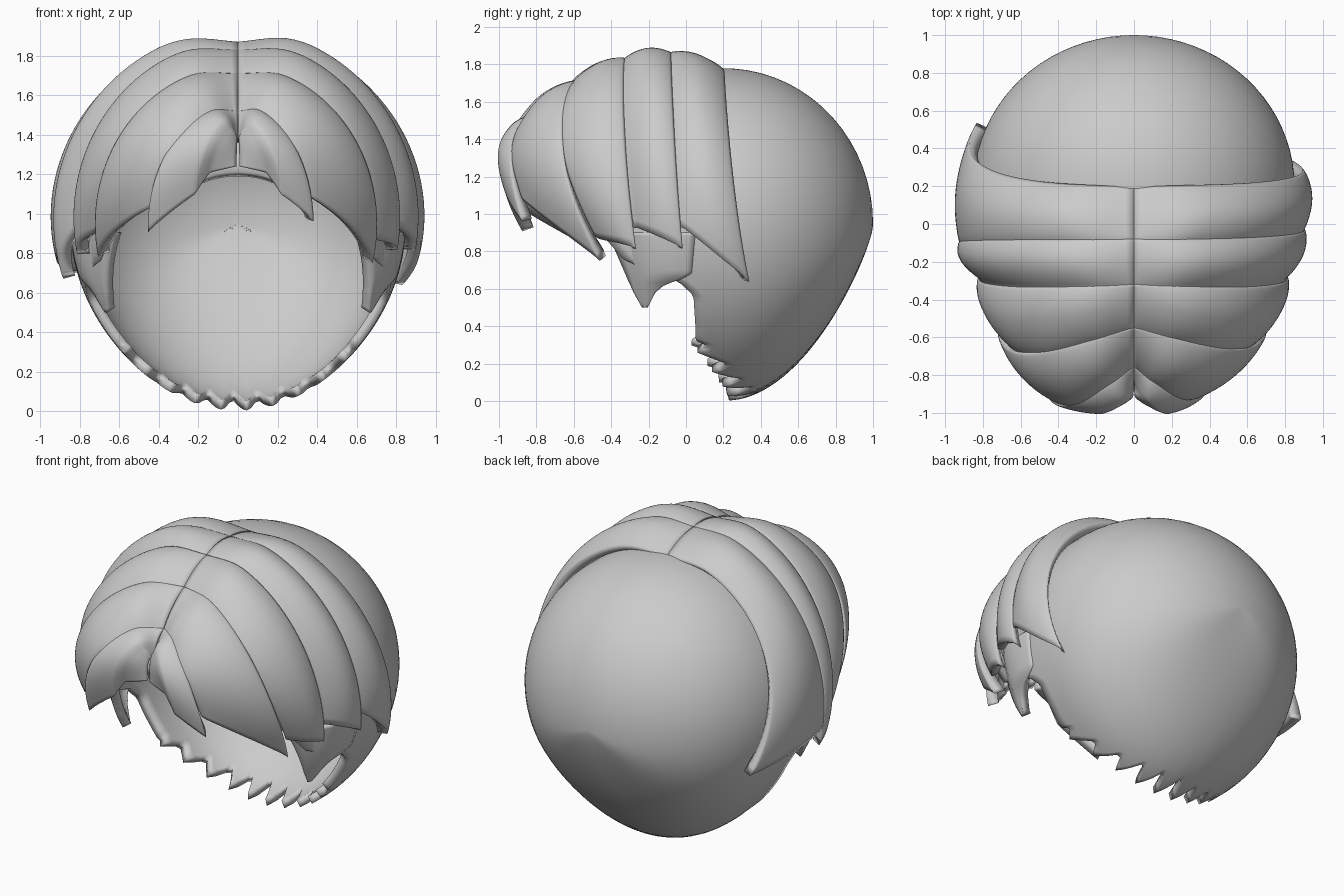
import bpy, math
from mathutils import Vector

if "Cube" in bpy.data.objects:
    bpy.data.objects.remove(bpy.data.objects["Cube"])

grey = bpy.data.materials.new("hair_grey")
grey.diffuse_color = (0.6, 0.6, 0.6, 1)
grey.use_nodes = True
grey.node_tree.nodes["Principled BSDF"].inputs["Base Color"].default_value = grey.diffuse_color


def lerp_table(table, u):
    """Piecewise linear lookup in rows of (key, values...)."""
    for a, b in zip(table, table[1:]):
        if u <= b[0]:
            break
    f = (u - a[0]) / (b[0] - a[0])
    return [p + (q - p) * f for p, q in zip(a[1:], b[1:])]


def sheet(name, point, nu, nv, thickness, center):
    """Grid surface point(u, v), wound outwards and thickened inwards."""
    verts = [point(i / nu, j / nv) for i in range(nu + 1) for j in range(nv + 1)]
    w = nv + 1
    faces = [(i * w + j, i * w + j + 1, (i + 1) * w + j + 1, (i + 1) * w + j)
             for i in range(nu) for j in range(nv)]
    mesh = bpy.data.meshes.new(name)
    mesh.from_pydata(verts, [], faces)
    c = Vector(center)
    if sum((p.center - c).dot(p.normal) * p.area for p in mesh.polygons) < 0:
        mesh.flip_normals()
    mesh.materials.append(grey)
    obj = bpy.data.objects.new(name, mesh)
    bpy.context.collection.objects.link(obj)
    weld = obj.modifiers.new("weld", 'WELD')
    weld.merge_threshold = 0.0005
    solid = obj.modifiers.new("thickness", 'SOLIDIFY')
    solid.thickness = thickness
    solid.offset = -1
    bpy.ops.object.select_all(action='DESELECT')
    bpy.context.view_layer.objects.active = obj
    obj.select_set(True)
    bpy.ops.object.shade_smooth_by_angle(angle=math.radians(45))
    return obj


ZC = 0.95


def section(y, c=0):
    """Half width, height above and depth below the axis at depth y."""
    if y > 0.2:
        e = math.sqrt(max(0, 1 - ((y - 0.2) / 0.8) ** 2))
        return 0.85 * e, 0.83 * e, 0.95 * e * (1 - 0.7 * (1 - e) * max(0, c))
    q = 0.2 - y
    return 0.85 * math.sqrt(1 - 0.9 * q * q), 0.83 * math.sqrt(1 - q * q), 0.95


# Back cap: bowl around the y axis, with a jagged nape and ear cut-outs
RIM = [(0, .33), (20, .29), (35, .19), (45, .1), (49, .05), (55, .05), (66, .04),
       (71, -.04), (78, -.33), (90, -.5), (110, -.62), (150, -.75), (180, -.75)]


def cap_point(u, v):
    phi = u * 360 - 180
    rim = lerp_table(RIM, abs(phi))[0]
    if abs(phi) < 48:
        saw = (phi / 10 + 0.25) % 1
        tooth = saw / 0.6 if saw < 0.6 else (1 - saw) / 0.4
        rim += (0.5 - tooth) * (0.2 - 0.002 * abs(phi))
    end = math.acos((rim - 0.2) / (0.8 if rim > 0.2 else 1))
    c = math.cos(end * v)
    y = 0.2 + c * (0.8 if c > 0 else 1)
    a = math.radians(phi)
    w, up, down = section(y, math.cos(a))
    low = abs(phi) < 90
    x = w * math.sin(a) * (1 - 0.1 * math.cos(a) ** 2 if low else 1)
    return (x, y, ZC - math.cos(a) * (down if low else up))


sheet("back_cap", cap_point, 216, 30, 0.05, (0, 0.2, ZC))

# Sideburns: pointed tabs in front of the ears (height, front y, back y)
BURN = [(.5, -.235, -.205), (.58, -.28, -.165), (.625, -.3, -.11),
        (.645, -.31, -.04), (.68, -.325, .03), (.9, -.42, .05)]
for side, label in ((1, "right"), (-1, "left")):
    def burn_point(u, v, side=side):
        z = 0.5 + 0.4 * v
        front, back = lerp_table(BURN, z)
        y = front + (back - front) * u
        ca = (ZC - z) / 0.95
        x = section(y)[0] * math.sqrt(1 - ca * ca) * (1 - 0.1 * ca * ca)
        x -= 0.3 * max(0, -y - 0.22)
        bulge = 0.08 * (back - front) * math.sin(math.pi * u)
        return (side * (x + bulge), y, z)
    sheet("sideburn_" + label, burn_point, 12, 24, 0.055, (0, -0.2, 0.7))

# Fringe locks, back to front:
# (index, parting y, parting z, half width, tip y, tip z, forward bulge)
FRONT = [(4.5, -.82, 1.43, .2, -.9, 1.08, -.09), (4.75, -.84, 1.39, .15, -.9, 1.18, -.06),
         (5, -.86, 1.36, .01, -.89, 1.22, -.02)]
RIGHT = [(0, .20, 1.77, .86, .33, .65, 0), (1, -.08, 1.86, .87, -.02, .82, 0),
         (2, -.32, 1.83, .78, -.27, .82, -.02), (3, -.55, 1.71, .67, -.46, .76, -.12),
         (4, -.76, 1.52, .36, -.85, .96, -.12)] + FRONT
LEFT = [(0, .20, 1.77, .84, .52, .71, 0), (1, -.08, 1.86, .89, -.10, .68, 0),
        (2, -.32, 1.83, .79, -.27, .80, -.02), (3, -.55, 1.71, .69, -.46, .79, -.14),
        (4, -.76, 1.52, .43, -.85, .91, -.15)] + FRONT
for side, label, rows in ((1, "right", RIGHT), (-1, "left", LEFT)):
    for k in range(5):
        last = k == 4

        def lock_point(u, v, k=k, side=side, rows=rows, last=last):
            f = u * (1 if last else 1.06)
            y0, z0, width, yt, zt, push = lerp_table(rows, k + f)
            # tip at the rear of the lock, rising towards its front edge
            zt += 0 if last else 0.11 * min(f, 1) ** 0.8
            end = math.acos(max(-1, (zt - ZC) / (z0 - ZC)))
            a = end * v
            p = Vector((width * math.sin(a), y0 + (yt - y0) * v ** 2.4
                        + push * math.sin(math.pi * v ** 1.2),
                        ZC + (z0 - ZC) * math.cos(a)))
            out = (p - Vector((0, max(-.45, min(.1, y0)), 0.95))).normalized()
            puff = 0.055 * max(0, math.sin(math.pi * min(f, 1))) ** 0.8
            puff *= min(1, 0.4 + v * 2.5) * (1 - 0.4 * v ** 6)
            rise = 0.035 * (1 - math.cos(math.pi * min(1, v * 5))) / 2
            p += out * (puff + rise)
            return (side * (0 if v == 0 else p.x), p.y, p.z)
        sheet(f"fringe_lock_{label}_{k + 1}", lock_point, 24, 36, 0.065, (0, -0.2, 0.9))
